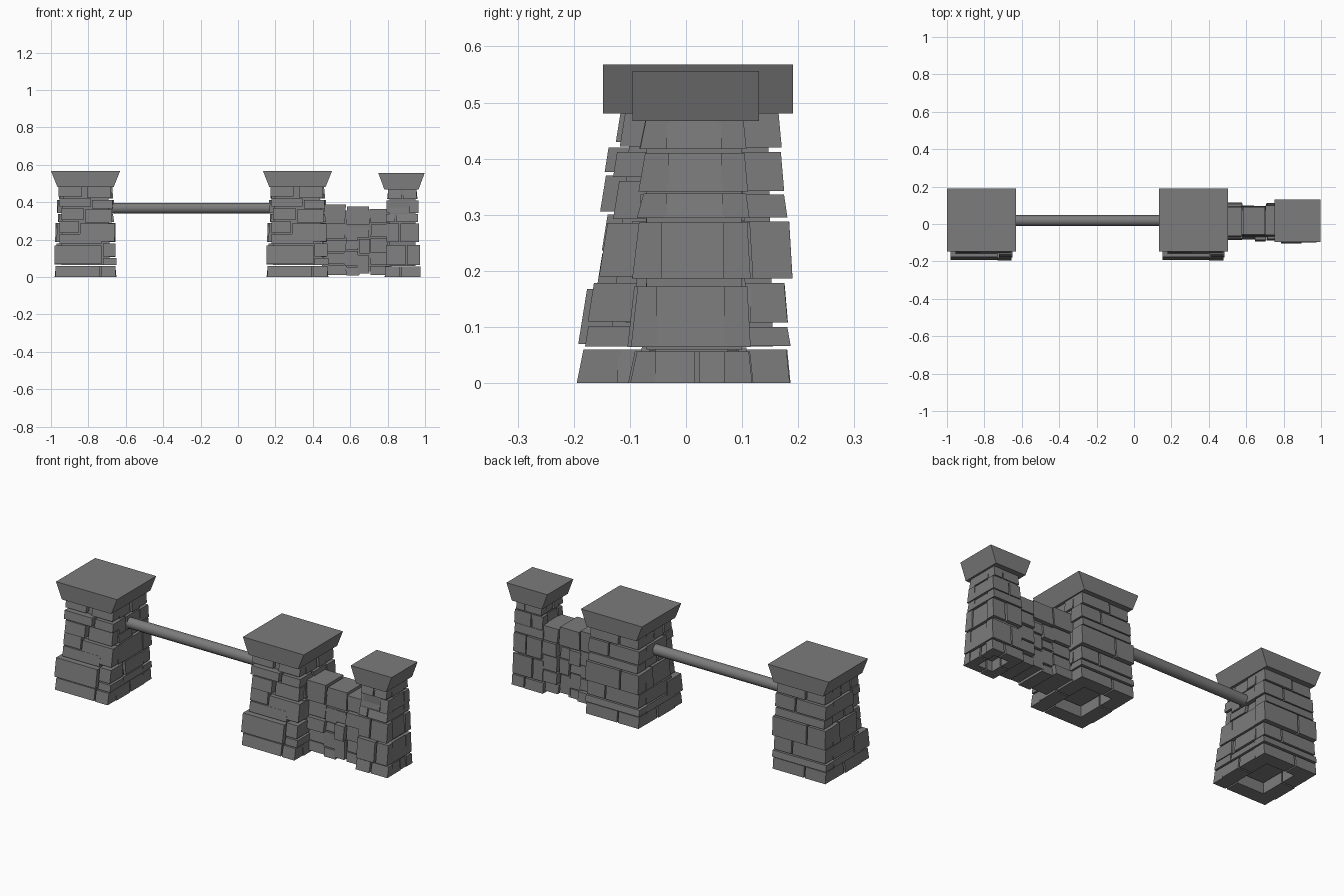
import bpy, bmesh, random

random.seed(4)
cube = bpy.data.objects.get("Cube")
if cube:
    bpy.data.objects.remove(cube)

stone_mat = bpy.data.materials.new("grey stone")
stone_mat.use_nodes = True
GREY = (0.2, 0.2, 0.2, 1)
stone_mat.diffuse_color = GREY
stone_mat.node_tree.nodes["Principled BSDF"].inputs["Base Color"].default_value = GREY


def block(bm, x, y, z, lean=(0, 0, 0, 0)):
    """Box over three ranges; lean pulls the top in at -x, +x, -y, +y."""
    left, right, front, back = lean
    low = [(x[0], y[0]), (x[1], y[0]), (x[1], y[1]), (x[0], y[1])]
    high = [(x[0] + left, y[0] + front), (x[1] - right, y[0] + front),
            (x[1] - right, y[1] - back), (x[0] + left, y[1] - back)]
    a = [bm.verts.new((*p, z[0])) for p in low]
    b = [bm.verts.new((*p, z[1])) for p in high]
    bm.faces.new(a[::-1])
    bm.faces.new(b)
    for i in range(4):
        j = (i + 1) % 4
        bm.faces.new((a[i], a[j], b[j], b[i]))


def add_object(name, bm):
    mesh = bpy.data.meshes.new(name)
    bm.to_mesh(mesh)
    bm.free()
    mesh.materials.append(stone_mat)
    ob = bpy.data.objects.new(name, mesh)
    bpy.context.collection.objects.link(ob)
    return ob


def pieces(a, b, cut, gap=0.008):
    """Split a range at a fraction, leaving a joint."""
    if not cut:
        return [(a, b)]
    m = a + (b - a) * cut
    return [(a, m - gap / 2), (m + gap / 2, b)]


def jitter(size=0.006):
    return random.uniform(-size, size)


def course(bm, x, y, z, depth, cuts, lean=0.006):
    """One ring of stones; cuts are for front, back, left side, right side."""
    front, back, left, right = cuts
    if front is not None:
        for p in pieces(*x, front):
            block(bm, p, (y[0] + jitter(), y[0] + depth), z, (0, 0, 2 * lean, 0))
    for p in pieces(*x, back):
        block(bm, p, (y[1] - depth, y[1] + jitter(0.003)), z, (0, 0, 0, lean))
    inner = (y[0] + depth * 0.9, y[1] - depth * 0.9)
    for p in pieces(*inner, left):
        block(bm, (x[0] + jitter(), x[0] + depth), p, z, (lean, 0, 0, 0))
    for p in pieces(*inner, right):
        block(bm, (x[1] - depth, x[1] + jitter()), p, z, (0, lean, 0, 0))


# Large pillar, built around x = 0
bm = bmesh.new()
block(bm, (-.13, .13), (-.135, .155), (.065, .49), (.01, .01, .04, .01))
# (bottom, top, half width, back edge, cuts)
for z0, z1, half, back, cuts in [
        (0, .06, .16, .187, (.75, .4, .6, .5)),
        (.066, .1, .163, .185, (None, 0, 0, 0)),
        (.108, .178, .156, .183, (None, .65, 0, .3)),
        (.186, .288, .16, .188, (None, .35, .7, 0)),
        (.295, .336, .148, .18, (None, 0, .4, .6)),
        (.342, .412, .152, .174, (None, .6, 0, .35)),
        (.42, .485, .143, .168, (None, .4, .5, .6))]:
    front = -.19 + z0 * .14
    course(bm, (-half, half), (front, back), (z0, z1), .075, cuts)
# Irregular facing stones: left, right, bottom, top, front edge
for x0, x1, z0, z1, front in [
        (-.165, .085, .07, .168, -.192),
        (.092, .165, .065, .102, -.18),
        (.092, .16, .11, .178, -.175),
        (-.14, .085, .176, .23, -.158),
        (-.14, -.037, .236, .3, -.15),
        (-.03, .155, .19, .285, -.155),
        (-.13, -.01, .306, .37, -.153),
        (-.003, .14, .292, .36, -.13),
        (-.14, .028, .376, .42, -.145),
        (.035, .145, .367, .412, -.13),
        (-.145, -.02, .43, .485, -.125),
        (.01, .137, .422, .485, -.118)]:
    block(bm, (x0, x1), (front, -.06), (z0, z1), (0, 0, (z1 - z0) * .16, 0))
left_pillar = add_object("large_pillar_outer", bm)
left_pillar.location.x = -.815

bm = bmesh.new()
block(bm, (-.15, .15), (-.148, .191), (.48, .568), (-.035,) * 2 + (0, 0))
left_cap = add_object("large_cap_outer", bm)
left_cap.location.x = -.815

# Matching pillar in the middle
for source, name in ((left_pillar, "large_pillar_middle"), (left_cap, "large_cap_middle")):
    copy = bpy.data.objects.new(name, source.data)
    copy.location.x = .318
    bpy.context.collection.objects.link(copy)

# Small end pillar
bm = bmesh.new()
block(bm, (.81, .95), (-.07, .1), (.06, .48))
for z0, z1, x0, x1, front, back, cuts in [
        (0, .056, .785, .975, -.104, .118, (.45, .6, .5, .6)),
        (.064, .172, .79, .972, -.102, .118, (.6, .35, .4, 0)),
        (.186, .286, .795, .968, -.094, .117, (.4, .55, 0, 0)),
        (.294, .338, .79, .962, -.085, .114, (.3, 0, .6, 0)),
        (.341, .41, .795, .965, -.08, .112, (.7, .4, 0, 0)),
        (.417, .475, .803, .955, -.08, .108, (.5, .65, .4, 0))]:
    course(bm, (x0, x1), (front, back), (z0, z1), .05, cuts)
add_object("small_pillar", bm)

bm = bmesh.new()
block(bm, (.783, .965), (-.095, .13), (.467, .556), (-.033,) * 2 + (0, 0))
add_object("small_cap", bm)

# Low wall of through stones in uneven columns
bm = bmesh.new()
block(bm, (.45, .82), (-.055, .075), (.03, .355))
columns = [
    (.455, .572, (.012, .07, .135, .205, .285, .395)),
    (.579, .642, (.008, .06, .145, .195, .275)),
    (.649, .702, (.02, .125, .21, .275)),
    (.579, .702, (.282, .385)),
    (.709, .8, (.01, .066, .132, .215, .29, .372))]
for x0, x1, levels in columns:
    for z0, z1 in zip(levels, levels[1:]):
        side = jitter(.012)
        block(bm, (x0 + min(side, 0), x1 + max(side, 0) * .5),
              (-.08 + jitter(.015), .1 + jitter(.015)), (z0, z1 - .007),
              (jitter(), jitter(), .008, .006))
add_object("low_wall", bm)

# Round rail between the large pillars
bpy.ops.mesh.primitive_cylinder_add(vertices=16, radius=.029, depth=.92,
                                    location=(-.25, .018, .368),
                                    rotation=(0, 1.5708, 0))
rail = bpy.context.object
rail.name = "rail"
rail.data.materials.append(stone_mat)
bpy.ops.object.shade_smooth_by_angle()
